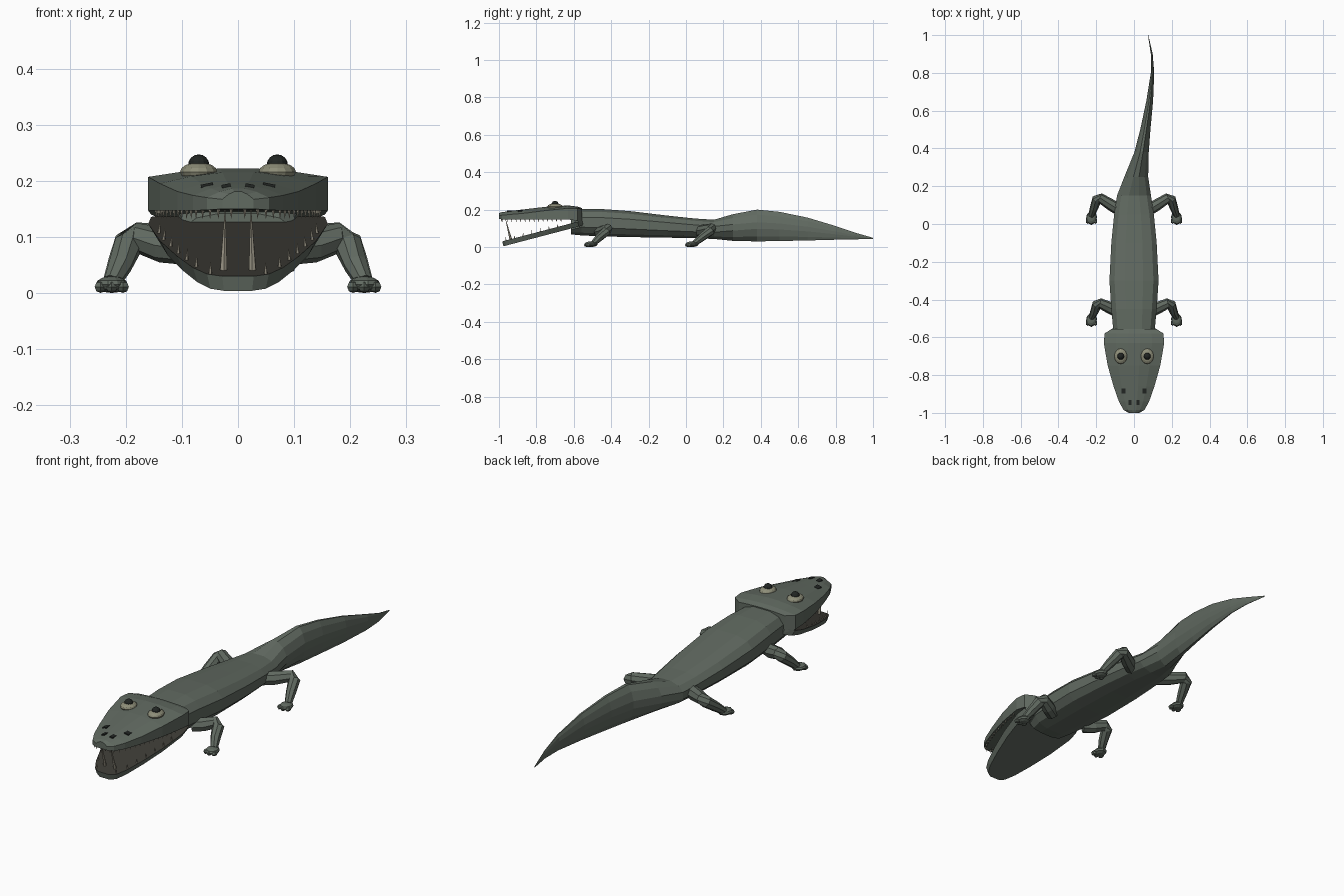
import bpy, bmesh, math
from mathutils import Vector, Matrix

if "Cube" in bpy.data.objects:
    bpy.data.objects.remove(bpy.data.objects["Cube"])


def mat(name, r, g, b):
    m = bpy.data.materials.new(name)
    m.diffuse_color = (r, g, b, 1)
    m.use_nodes = True
    m.node_tree.nodes["Principled BSDF"].inputs["Base Color"].default_value = m.diffuse_color
    return m


SKIN = mat("skin", .12, .145, .12)
LID = mat("pale_lid", .27, .27, .19)
DARK = mat("dark", .015, .018, .016)
MOUTH = mat("mouth", .045, .043, .035)
BONE = mat("bone", .40, .37, .29)


def finish(name, bm, *mats):
    bmesh.ops.recalc_face_normals(bm, faces=bm.faces)
    me = bpy.data.meshes.new(name)
    bm.to_mesh(me)
    bm.free()
    for m in mats:
        me.materials.append(m)
    ob = bpy.data.objects.new(name, me)
    bpy.context.collection.objects.link(ob)
    return ob


def loft(bm, rings):
    """Skin a list of equal-length point rings and cap both ends."""
    rows = [[bm.verts.new(p) for p in r] for r in rings]
    n = len(rows[0])
    for a, b in zip(rows, rows[1:]):
        for i in range(n):
            bm.faces.new((a[i], a[(i + 1) % n], b[(i + 1) % n], b[i]))
    bm.faces.new(rows[0])
    bm.faces.new(rows[-1])


def lerp(table, y, k):
    for a, b in zip(table, table[1:]):
        if y <= b[0]:
            t = (y - a[0]) / (b[0] - a[0])
            return a[k] + (b[k] - a[k]) * t
    return table[-1][k]


# Body and tail: y, centre x, half width, bottom z, top z, roundness exponent
BODY = [(-.615, 0, .095, .068, .142, .8), (-.56, 0, .11, .062, .203, .75),
        (-.45, 0, .12, .057, .203, .75), (-.3, 0, .13, .053, .192, .75),
        (-.1, 0, .12, .05, .168, .75), (.05, 0, .105, .047, .152, .8),
        (.15, 0, .09, .043, .146, .9), (.25, .012, .063, .033, .175, 1.1),
        (.38, .04, .038, .03, .2, 1.2), (.5, .06, .027, .032, .188, 1.2),
        (.65, .083, .018, .035, .157, 1.2), (.8, .098, .009, .039, .112, 1.2),
        (.9, .094, .005, .041, .078, 1.2), (1, .075, .001, .043, .049, 1.2)]


def body_ring(y, cx, hw, lo, hi, e, n=12):
    pts = []
    for i in range(n):
        a = math.tau * (i + .5) / n
        c, s = math.cos(a), math.sin(a)
        k = math.cos(math.pi / n)
        px = math.copysign(abs(c / k) ** e, c)
        pz = math.copysign(abs(s / k) ** e, s)
        pts.append((cx + hw * px, y, (lo + hi) / 2 + (hi - lo) / 2 * pz))
    return pts


bm = bmesh.new()
loft(bm, [body_ring(*r) for r in BODY])
finish("body_and_tail", bm, SKIN)

# Upper head: y, half width, rim z, crown z, bottom z
HEAD = [(-1, .028, .167, .181, .15), (-.985, .055, .17, .186, .148),
        (-.94, .08, .174, .193, .147), (-.86, .108, .181, .202, .147),
        (-.75, .139, .195, .215, .147), (-.63, .16, .207, .222, .147),
        (-.58, .155, .206, .216, .14), (-.555, .118, .203, .208, .125)]
bm = bmesh.new()
loft(bm, [[(-w, y, b), (-w, y, r), (-w * .6, y, r + (c - r) * .65), (-w * .2, y, c),
           (w * .2, y, c), (w * .6, y, r + (c - r) * .65), (w, y, r), (w, y, b)]
          for y, w, r, c, b in HEAD])
finish("upper_head", bm, SKIN)


# Lower jaw: sloping plate that follows the head outline
def jaw_y(y):
    return -.56 + (y + .56) * .96


def jaw_z(y):
    return .138 + (jaw_y(y) + .57) * .262


bm = bmesh.new()
rings = []
for y, w, *_ in HEAD:
    t, yy = jaw_z(y), jaw_y(y)
    rings.append([(-w, yy, t), (-w * .9, yy + .006, t - .026),
                  (w * .9, yy + .006, t - .026), (w, yy, t)])
loft(bm, rings)
jaw = finish("lower_jaw", bm, SKIN, MOUTH)
for p in jaw.data.polygons:
    if p.normal.z > .8:
        p.material_index = 1


# Teeth: small cones along both jaw edges, plus two long lower fangs
def spike(bm, base, tip, r):
    base, tip = Vector(base), Vector(tip)
    d = tip - base
    m = Matrix.Translation((base + tip) / 2) @ d.to_track_quat('Z', 'Y').to_matrix().to_4x4()
    bmesh.ops.create_cone(bm, segments=6, radius1=r, radius2=r * .1,
                          depth=d.length, cap_ends=True, matrix=m)


up, low = bmesh.new(), bmesh.new()
for s in (-1, 1):
    for i in range(14):
        y = -.98 + i * .024
        x = s * (lerp(HEAD, y, 1) - .008)
        spike(up, (x, y, .15), (x, y, .133), .0035)
        if i % 2 == 0:
            z = jaw_z(y)
            spike(low, (x, jaw_y(y), z - .003), (x * .98, jaw_y(y), z + .02), .0035)
    for x in (.012, .035):
        spike(up, (s * x, -.987, .15), (s * x, -.987, .133), .0035)
    spike(low, (s * .026, -.935, .035), (s * .023, -.965, .148), .0075)
finish("upper_teeth", up, BONE)
finish("lower_teeth", low, BONE)

# Eyes and nostrils
lids, pupils, holes = bmesh.new(), bmesh.new(), bmesh.new()
for s in (-1, 1):
    bmesh.ops.create_uvsphere(lids, u_segments=14, v_segments=8, radius=1,
        matrix=Matrix.Translation((s * .07, -.7, .216)) @ Matrix.Diagonal((.034, .041, .017, 1)))
    bmesh.ops.create_uvsphere(pupils, u_segments=12, v_segments=8, radius=.019,
        matrix=Matrix.Translation((s * .07, -.7, .228)))
    for x, y, w in ((.055, -.885, .022), (.021, -.945, .016)):
        z = lerp(HEAD, y, 3) - (.008 if x > .04 else .002)
        bmesh.ops.create_cube(holes, size=1, matrix=Matrix.Translation((s * x, y, z))
            @ Matrix.Rotation(s * .2, 4, 'Y') @ Matrix.Diagonal((w, .026, .008, 1)))
finish("eyelids", lids, LID)
finish("pupils", pupils, DARK)
finish("nostrils", holes, DARK)


# Legs: jointed eight-sided limbs with flattened feet
def limb_ring(p, d, r, n=8):
    q = Vector(d).to_track_quat('Z', 'Y')
    return [Vector(p) + q @ Vector((r * math.cos(math.tau * i / n),
                                    r * math.sin(math.tau * i / n), 0)) for i in range(n)]


def leg(name, joints, radii, s):
    pts = [Vector((s * x, y, z)) for x, y, z in joints]
    bm = bmesh.new()
    rings = []
    for i, p in enumerate(pts):
        d = (pts[min(i + 1, len(pts) - 1)] - pts[max(i - 1, 0)]).normalized()
        rings.append(limb_ring(p, d, radii[i]))
    loft(bm, rings)
    foot = pts[-1]
    bmesh.ops.create_uvsphere(bm, u_segments=10, v_segments=6, radius=1,
        matrix=Matrix.Translation((s * .225, foot.y - .012, .015))
        @ Matrix.Rotation(s * .2, 4, 'Z') @ Matrix.Diagonal((.029, .036, .015, 1)))
    for k in (-1, 0, 1):
        bmesh.ops.create_uvsphere(bm, u_segments=6, v_segments=4, radius=1,
            matrix=Matrix.Translation((s * (.225 + k * .02), foot.y - .034 + abs(k) * .006, .011))
            @ Matrix.Diagonal((.012, .017, .011, 1)))
    finish(name, bm, SKIN)


for s, side in ((-1, "left"), (1, "right")):
    leg("front_leg_" + side, [(.09, -.465, .08), (.135, -.44, .085), (.18, -.42, .098),
        (.196, -.425, .085), (.21, -.465, .05), (.224, -.495, .02)],
        (.03, .031, .027, .026, .022, .016), s)
    leg("hind_leg_" + side, [(.07, .07, .085), (.12, .1, .09), (.18, .138, .1),
        (.196, .132, .088), (.212, .085, .052), (.226, .045, .02)],
        (.031, .031, .026, .026, .022, .016), s)
